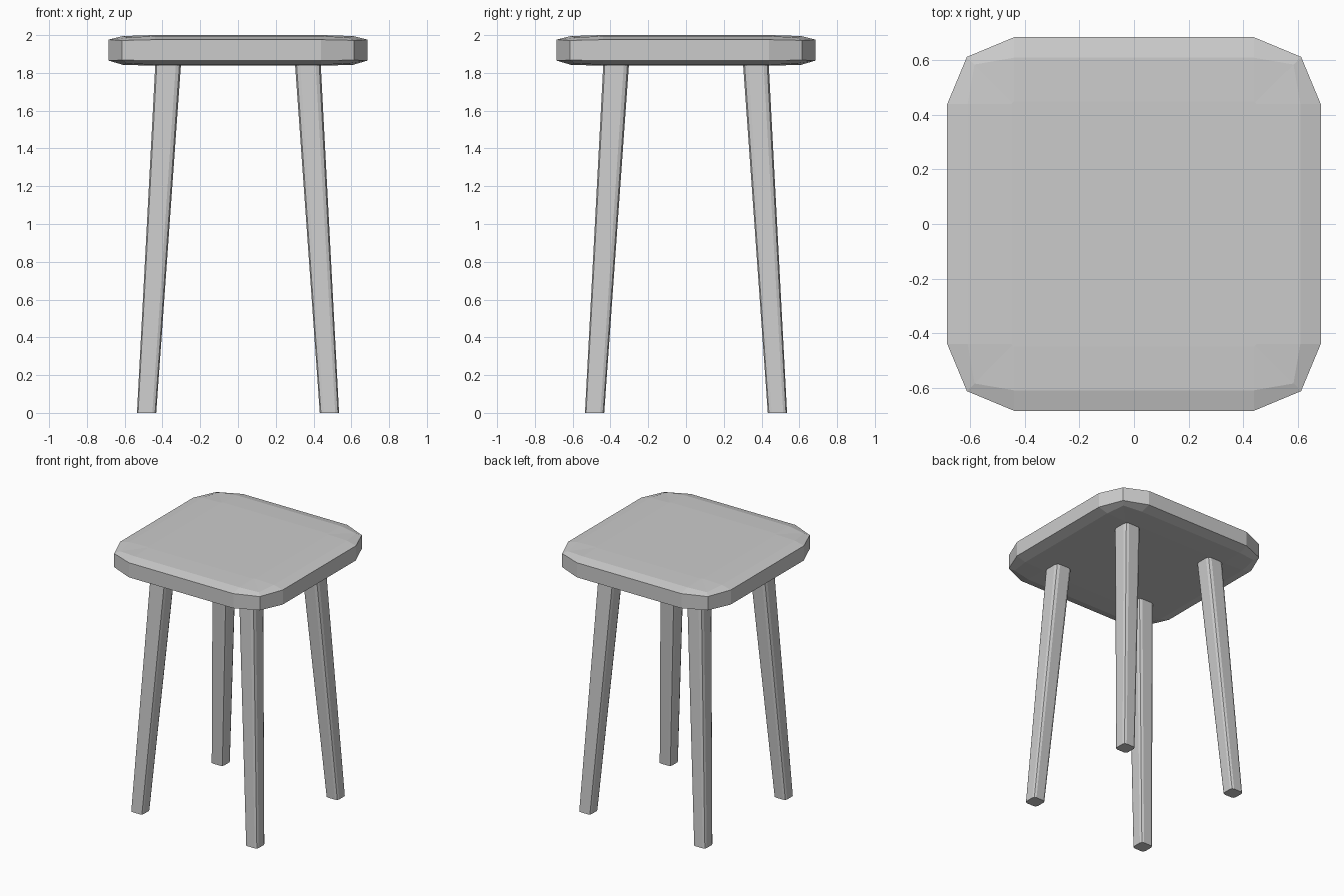
import bpy, bmesh

if "Cube" in bpy.data.objects:
    bpy.data.objects.remove(bpy.data.objects["Cube"])


def rounded_square(flat, corner, half):
    """Twelve-point square outline with softened corners."""
    quarter = [(half, -flat), (half, flat), (corner, corner)]
    pts = []
    for _ in range(4):
        pts += quarter
        quarter = [(-y, x) for x, y in quarter]
    return pts


def loft(name, rings):
    """Skin a stack of equal-length rings and cap both ends."""
    bm = bmesh.new()
    loops = [[bm.verts.new(p) for p in ring] for ring in rings]
    n = len(loops[0])
    for low, high in zip(loops, loops[1:]):
        for i in range(n):
            j = (i + 1) % n
            bm.faces.new((low[i], low[j], high[j], high[i]))
    bm.faces.new(loops[0][::-1])
    bm.faces.new(loops[-1])
    bmesh.ops.recalc_face_normals(bm, faces=bm.faces)
    mesh = bpy.data.meshes.new(name)
    bm.to_mesh(mesh)
    bm.free()
    obj = bpy.data.objects.new(name, mesh)
    bpy.context.collection.objects.link(obj)
    return obj


def seat_ring(half, corner, z_flat, z_corner):
    """Seat outline whose corner points may sit at another height."""
    return [(x, y, z_corner if abs(x) == abs(y) else z_flat)
            for x, y in rounded_square(0.44, corner, half)]


def inner_ring(z):
    """Flat central panel; each corner of it is shared by three points."""
    return [(x, y, z) for x, y in rounded_square(0.44, 0.445, 0.45)]


# Seat: flat underside, upright rim and gently crowned top
loft("seat", [
    inner_ring(1.838),
    seat_ring(0.61, 0.585, 1.843, 1.85),
    seat_ring(0.685, 0.613, 1.865, 1.868),
    seat_ring(0.685, 0.613, 1.976, 1.972),
    seat_ring(0.61, 0.585, 1.995, 1.987),
    inner_ring(2.0),
])


# Legs: tapered, splayed outwards towards the floor
def leg_ring(sx, sy, centre, half, z):
    outline = rounded_square(half * 0.6, half * 0.88, half)
    return [(sx * centre + x, sy * centre + y, z) for x, y in outline]


for side, sx in (("left", -1), ("right", 1)):
    for end, sy in (("front", -1), ("back", 1)):
        loft(f"{end}_{side}_leg", [
            leg_ring(sx, sy, 0.484, 0.051, 0.0),
            leg_ring(sx, sy, 0.370, 0.068, 1.845),
        ])
